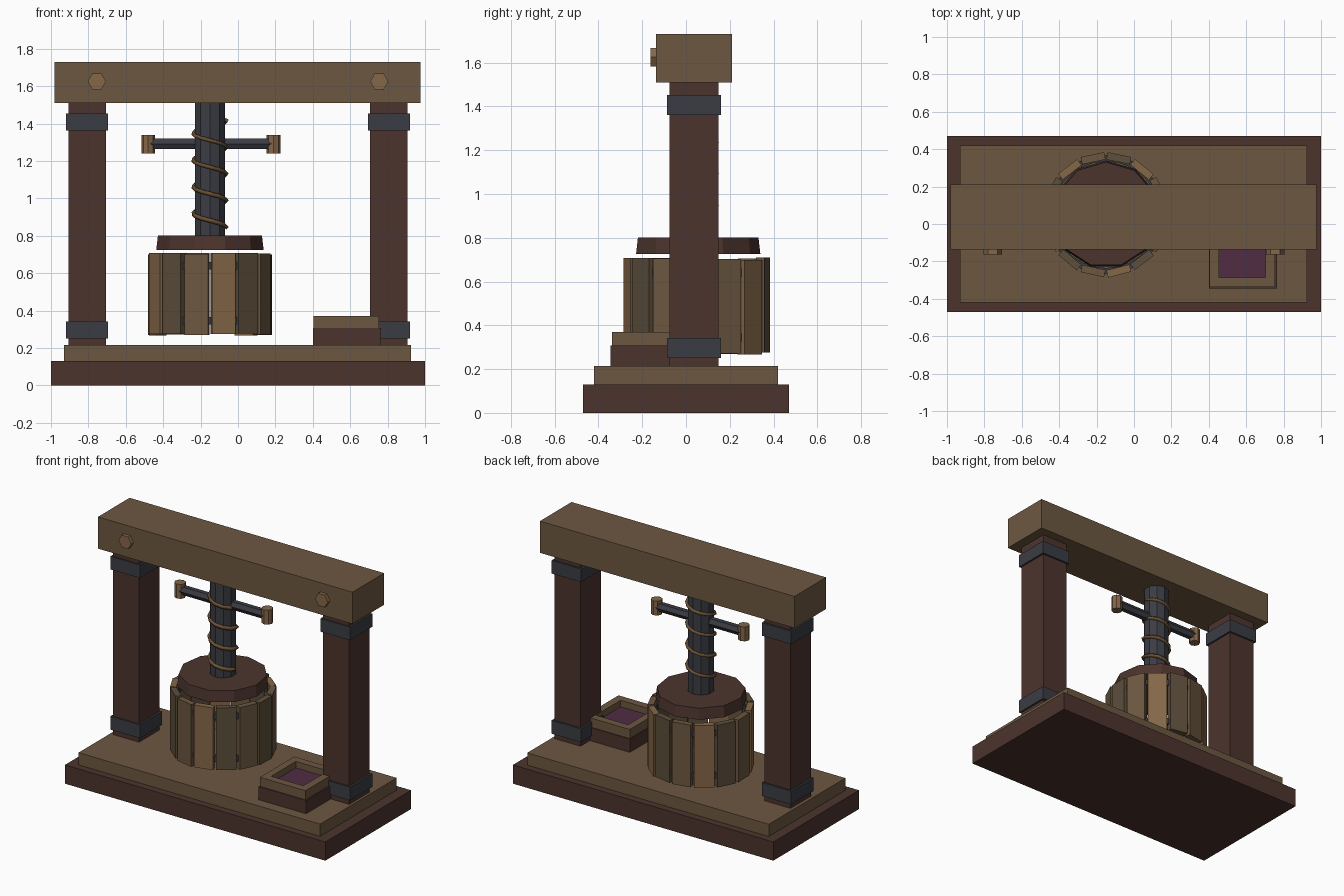
import bpy, bmesh, math, random
from mathutils import Matrix, Vector

if "Cube" in bpy.data.objects:
    bpy.data.objects.remove(bpy.data.objects["Cube"])

random.seed(4)
CX, CY = -0.15, 0.05  # axis of the screw and basket


def mat(name, r, g, b):
    m = bpy.data.materials.new(name)
    m.diffuse_color = (r, g, b, 1)
    m.use_nodes = True
    m.node_tree.nodes["Principled BSDF"].inputs["Base Color"].default_value = m.diffuse_color
    return m


DARK = mat("dark_wood", 0.072, 0.034, 0.026)
WOOD = mat("wood", 0.152, 0.097, 0.053)
OLIVE = mat("weathered_wood", 0.110, 0.078, 0.045)
LIGHT = mat("light_wood", 0.235, 0.135, 0.066)
IRON = mat("iron", 0.044, 0.046, 0.056)
COPPER = mat("copper_thread", 0.150, 0.080, 0.036)
JUICE = mat("grape_juice", 0.080, 0.026, 0.056)


def finish(name, bm, material):
    bmesh.ops.recalc_face_normals(bm, faces=bm.faces)
    me = bpy.data.meshes.new(name)
    bm.to_mesh(me)
    bm.free()
    me.materials.append(material)
    ob = bpy.data.objects.new(name, me)
    bpy.context.collection.objects.link(ob)
    return ob


def box(name, x0, x1, y0, y1, z0, z1, material):
    bm = bmesh.new()
    bmesh.ops.create_cube(bm, size=1)
    bmesh.ops.scale(bm, vec=(x1 - x0, y1 - y0, z1 - z0), verts=bm.verts)
    bmesh.ops.translate(bm, vec=((x0 + x1) / 2, (y0 + y1) / 2, (z0 + z1) / 2), verts=bm.verts)
    return finish(name, bm, material)


def prism(name, sides, r0, r1, depth, loc, material, rot=Matrix()):
    bm = bmesh.new()
    bmesh.ops.create_cone(bm, cap_ends=True, segments=sides, radius1=r0, radius2=r1,
                          depth=depth, matrix=Matrix.Translation(loc) @ rot)
    return finish(name, bm, material)


# Stepped base and top beam
box("base_plinth", -1, 1, -0.47, 0.47, 0, 0.13, DARK)
box("base_deck", -0.93, 0.925, -0.42, 0.42, 0.13, 0.215, WOOD)
box("top_beam", -0.98, 0.975, -0.137, 0.21, 1.51, 1.73, WOOD)

# Posts with iron bands and beam bolts
for side, s in (("left", -1), ("right", 1)):
    c = 0.807 * s
    box(side + "_post", c - 0.1, c + 0.1, -0.075, 0.148, 0.21, 1.515, DARK)
    for part, z0, z1 in (("lower", 0.25, 0.343), ("upper", 1.362, 1.453)):
        box(f"{side}_{part}_band", c - 0.113, c + 0.113, -0.086, 0.16, z0, z1, IRON)
    prism(side + "_bolt", 6, 0.049, 0.049, 0.045, (0.755 * s, -0.14, 1.625), LIGHT,
          Matrix.Rotation(math.pi / 2, 4, 'X') @ Matrix.Rotation(math.pi / 6, 4, 'Z'))

# Screw and pressing plate
prism("screw", 10, 0.085, 0.085, 0.72, (CX, CY, 1.16), IRON)
prism("press_plate", 11, 0.29, 0.281, 0.076, (CX, CY, 0.763), DARK)

# Raised thread winding four turns up the screw
curve = bpy.data.curves.new("screw_thread", 'CURVE')
curve.dimensions = '3D'
curve.bevel_depth = 0.013
curve.bevel_resolution = 0
curve.use_fill_caps = True
steps, per_turn = 48, 12
sp = curve.splines.new('POLY')
sp.points.add(steps)
for i, p in enumerate(sp.points):
    a = -2 * math.pi * i / per_turn
    p.co = (CX + 0.088 * math.cos(a), CY + 0.088 * math.sin(a), 0.846 + 0.143 * i / per_turn, 1)
curve.materials.append(COPPER)
bpy.context.collection.objects.link(bpy.data.objects.new("screw_thread", curve))

# Turning bar with wooden grips
prism("turning_bar", 6, 0.032, 0.032, 0.67, (CX + 0.005, CY, 1.292), IRON,
      Matrix.Rotation(math.pi / 2, 4, 'Y'))
for side, x in (("left", -0.48), ("right", 0.19)):
    prism(side + "_grip", 8, 0.037, 0.037, 0.1, (x, CY, 1.29), LIGHT)

# Basket of spaced staves
N = 14
for k in range(N):
    a = 2 * math.pi * k / N
    bm = bmesh.new()
    bmesh.ops.create_cube(bm, size=1)
    bmesh.ops.scale(bm, vec=(0.04, 0.128, 0.432), verts=bm.verts)
    bmesh.ops.transform(bm, verts=bm.verts, matrix=(
        Matrix.Translation((CX, CY, 0.488 + random.uniform(-0.006, 0.006)))
        @ Matrix.Rotation(a, 4, 'Z')
        @ Matrix.Translation((0.309, 0, 0))
        @ Matrix.Rotation(random.uniform(-0.04, 0.04), 4, 'Z')))
    finish(f"basket_stave_{k + 1}", bm, (OLIVE, WOOD, LIGHT)[k % 3])

# Iron hoops: square-section rings seen in the gaps
for part, z in (("lower", 0.345), ("upper", 0.64)):
    bm = bmesh.new()
    prof = [(0.285, -0.02), (0.318, -0.02), (0.318, 0.02), (0.285, 0.02)]
    rings = []
    for i in range(2 * N):
        a = math.pi * i / N
        rings.append([bm.verts.new((CX + r * math.cos(a), CY + r * math.sin(a), z + h)) for r, h in prof])
    for i, ring in enumerate(rings):
        nxt = rings[(i + 1) % len(rings)]
        for j in range(4):
            bm.faces.new((ring[j], nxt[j], nxt[(j + 1) % 4], ring[(j + 1) % 4]))
    finish(part + "_hoop", bm, IRON)

# Juice tray with raised rim
box("tray_base", 0.4, 0.765, -0.345, 0.045, 0.21, 0.307, DARK)
box("tray_juice", 0.45, 0.71, -0.29, -0.01, 0.3, 0.325, JUICE)
for side, x0, x1 in (("left", 0.405, 0.455), ("right", 0.702, 0.755)):
    box(f"tray_{side}_rim", x0, x1, -0.338, 0.038, 0.305, 0.37, WOOD)
for side, y0, y1 in (("front", -0.338, -0.285), ("back", -0.015, 0.038)):
    box(f"tray_{side}_rim", 0.455, 0.702, y0, y1, 0.305, 0.37, WOOD)
